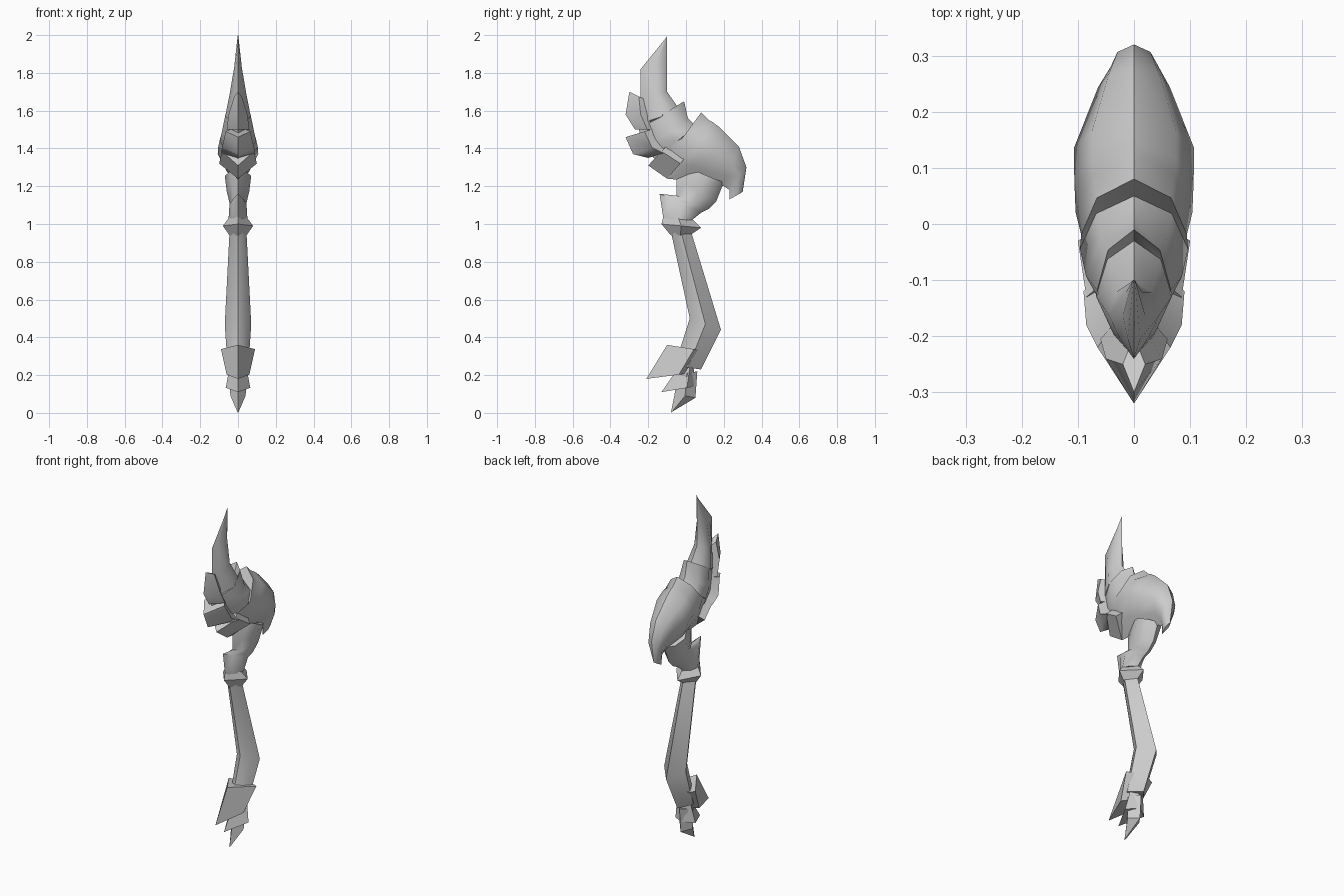
import bpy, bmesh, math

cube = bpy.data.objects.get("Cube")
if cube:
    bpy.data.objects.remove(cube, do_unlink=True)

GREY = (.6, .6, .6, 1)
mat = bpy.data.materials.new("plain grey")
mat.use_nodes = True
mat.diffuse_color = GREY
mat.node_tree.nodes["Principled BSDF"].inputs["Base Color"].default_value = GREY

# Half sections: fraction from front to back, fraction of half width
KEEL = [(.25, .55), (.55, 1), (.85, .7)]
WEDGE = [(.15, .55), (.5, 1)]
DIAMOND = [(.5, 1)]
CUFF = [(.75, 1)]


def loft(name, rings, section, smooth_angle):
    """Skin mirrored rings of front y, front z, back y, back z, half width."""
    bm = bmesh.new()
    loops = []
    for front_y, front_z, back_y, back_z, width in rings:
        def place(along, across):
            return bm.verts.new((
                across * width,
                front_y + (back_y - front_y) * along,
                front_z + (back_z - front_z) * along,
            ))
        left = [place(along, across) for along, across in section]
        right = [place(along, -across) for along, across in reversed(section)]
        loops.append([place(0, 0), *left, place(1, 0), *right])
    for lower, upper in zip(loops, loops[1:]):
        for i in range(len(lower)):
            bm.faces.new((lower[i - 1], lower[i], upper[i], upper[i - 1]))
    for end in (loops[0], loops[-1]):
        bm.faces.new(end)
    bmesh.ops.recalc_face_normals(bm, faces=bm.faces)

    mesh = bpy.data.meshes.new(name)
    bm.to_mesh(mesh)
    bm.free()
    mesh.materials.append(mat)
    part = bpy.data.objects.new(name, mesh)
    bpy.context.collection.objects.link(part)
    bpy.ops.object.select_all(action="DESELECT")
    part.select_set(True)
    bpy.context.view_layer.objects.active = part
    bpy.ops.object.shade_smooth_by_angle(angle=math.radians(smooth_angle))


def head_ring(front_y, front_z, back_y, back_z):
    """Give a ring its width: taper up the blade, pointed arch over the hood."""
    middle_y = (front_y + back_y) / 2
    middle_z = (front_z + back_z) / 2
    taper = .2 * (2 - middle_z) ** 1.3
    reach = max(0, middle_y - .06) / .27
    arch = .115 * (1 - reach ** 2)
    return front_y, front_z, back_y, back_z, max(.002, min(taper, arch))


# Head: blade tip, two stepped back plates, then the drooping hood
head_outline = [
    (-.1, 1.99, -.1, 2),
    (-.24, 1.82, -.1, 1.84),
    (-.24, 1.67, -.1, 1.7),
    (-.25, 1.53, -.03, 1.6),
    (-.25, 1.5, -.01, 1.65),
    (-.22, 1.4, .01, 1.56),
    (-.16, 1.34, .05, 1.52),
    (-.14, 1.29, .08, 1.59),
    (-.1, 1.24, .12, 1.55),
    (0, 1.23, .14, 1.54),
    (.08, 1.2, .18, 1.51),
    (.2, 1.2, .28, 1.41),
    (.23, 1.18, .32, 1.3),
]
head_rings = [head_ring(*ring) for ring in head_outline]
beak_tip = (.23, 1.13, .3, 1.17, .01)
loft("head", head_rings + [beak_tip], KEEL, 50)

# Barbs down the front edge
loft("upper_barb", [
    (-.3, 1.7, -.2, 1.65, .02),
    (-.32, 1.58, -.16, 1.58, .05),
    (-.27, 1.5, -.14, 1.5, .06),
], DIAMOND, 50)
loft("middle_barb", [
    (-.32, 1.46, -.12, 1.52, .065),
    (-.28, 1.37, -.08, 1.44, .085),
    (-.2, 1.35, -.04, 1.4, .09),
], DIAMOND, 50)
loft("lower_barb", [
    (-.2, 1.31, -.06, 1.46, .085),
    (-.1, 1.24, .04, 1.4, .1),
], DIAMOND, 50)

# Curved neck with a front barb
loft("neck", [
    (-.12, 1.03, .03, 1.02, .05),
    (-.14, 1.16, .08, 1.06, .045),
    (-.05, 1.15, .12, 1.08, .045),
    (-.05, 1.24, .16, 1.12, .06),
    (0, 1.3, .2, 1.22, .07),
], KEEL, 50)

# Flared collar
loft("collar", [
    (-.08, .94, .02, .94, .045),
    (-.13, 1, .08, .98, .08),
    (-.12, 1.04, .04, 1.02, .05),
], DIAMOND, 30)

# Bent shaft with a ridge along each side
loft("shaft", [
    (-.08, .96, .03, .95, .045),
    (.02, .5, .185, .44, .07),
    (-.06, .25, .08, .23, .055),
], WEDGE, 45)

# Pointed guard, lower cuff and foot spike
loft("guard", [
    (-.1, .36, .09, .33, .09),
    (-.21, .18, .02, .21, .06),
], CUFF, 30)
loft("lower_cuff", [
    (-.04, .24, .04, .24, .045),
    (-.13, .11, .05, .14, .065),
], CUFF, 30)
loft("foot_spike", [
    (-.05, .2, .06, .22, .05),
    (-.06, .1, .05, .08, .04),
    (-.08, 0, -.07, .01, .003),
], DIAMOND, 30)
